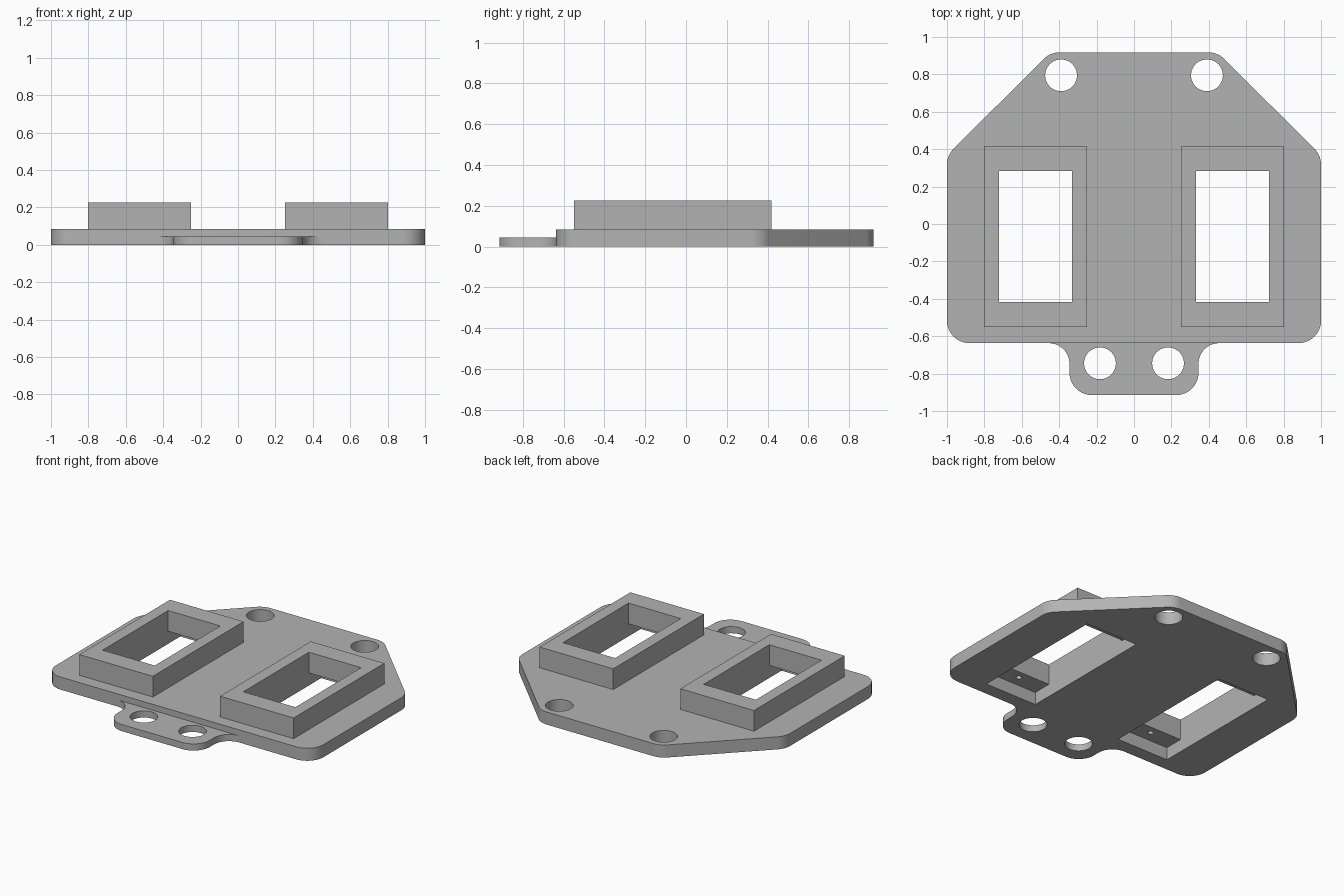
import bpy, bmesh, math
from mathutils import Vector

cube = bpy.data.objects.get("Cube")
if cube:
    bpy.data.objects.remove(cube, do_unlink=True)

grey = bpy.data.materials.new("plain grey")
grey.use_nodes = True
colour = (0.45, 0.45, 0.45, 1)
grey.diffuse_color = colour
grey.node_tree.nodes["Principled BSDF"].inputs["Base Color"].default_value = colour


def rounded(corners, steps=10):
    """Turn (x, y, radius) corners into an outline with round arcs."""
    out = []
    for i, (x, y, r) in enumerate(corners):
        p = Vector((x, y))
        if r == 0:
            out.append(p)
            continue
        a = (Vector(corners[i - 1][:2]) - p).normalized()
        b = (Vector(corners[(i + 1) % len(corners)][:2]) - p).normalized()
        half = a.angle(b) / 2
        centre = p + (a + b).normalized() * r / math.sin(half)
        start = p + a * r / math.tan(half) - centre
        end = p + b * r / math.tan(half) - centre
        sweep = math.atan2(start.x * end.y - start.y * end.x, start.dot(end))
        for k in range(steps + 1):
            t = sweep * k / steps
            out.append(centre + Vector((start.x * math.cos(t) - start.y * math.sin(t),
                                        start.x * math.sin(t) + start.y * math.cos(t))))
    return out


def symmetric(half):
    """Mirror a +x half outline across x = 0."""
    return half + [(-x, y, r) for x, y, r in reversed(half)]


def prism(name, outline, z0, z1):
    bm = bmesh.new()
    face = bm.faces.new([bm.verts.new((p[0], p[1], z0)) for p in outline])
    top = bmesh.ops.extrude_face_region(bm, geom=[face])["geom"]
    bmesh.ops.translate(bm, vec=(0, 0, z1 - z0),
                        verts=[g for g in top if isinstance(g, bmesh.types.BMVert)])
    bmesh.ops.recalc_face_normals(bm, faces=bm.faces)
    mesh = bpy.data.meshes.new(name)
    bm.to_mesh(mesh)
    bm.free()
    mesh.materials.append(grey)
    obj = bpy.data.objects.new(name, mesh)
    bpy.context.collection.objects.link(obj)
    return obj


def box(name, cx, cy, w, d, z0, z1):
    return prism(name, [(cx + sx * w / 2, cy + sy * d / 2)
                        for sx, sy in ((-1, -1), (1, -1), (1, 1), (-1, 1))], z0, z1)


def cylinder(name, cx, cy, r, z0, z1, sides=40):
    ring = [math.tau * k / sides for k in range(sides)]
    return prism(name, [(cx + r * math.cos(a), cy + r * math.sin(a)) for a in ring], z0, z1)


def combine(target, tool, operation):
    mod = target.modifiers.new(operation.lower(), "BOOLEAN")
    mod.operation, mod.solver, mod.object = operation, "EXACT", tool
    bpy.context.view_layer.objects.active = target
    bpy.ops.object.modifier_apply(modifier=mod.name)
    bpy.data.objects.remove(tool, do_unlink=True)


THICK, TAB, TOP = 0.085, 0.045, 0.225
R = 0.12
MID_Y = -0.066

# Base plate with clipped rear corners, and thin front tab with flared roots
plate = prism("mounting_plate", rounded(symmetric(
    [(1, -0.637, R), (1, 0.367, R), (0.447, 0.918, R)])), 0, THICK)
tab = prism("front_tab", rounded(symmetric(
    [(0.345, -0.915, R), (0.345, -0.637, 0.11), (0.46, -0.637, 0), (0.46, -0.6, 0)])), 0, TAB)
combine(plate, tab, "UNION")

for side in (-1, 1):
    x = side * 0.526
    # Raised rectangular housing
    combine(plate, box("housing", x, MID_Y, 0.55, 0.968, 0.04, TOP), "UNION")
    # Through window, and longer pocket underneath leaving a ledge at both ends
    combine(plate, box("window", x, MID_Y, 0.39, 0.70, -0.1, 0.4), "DIFFERENCE")
    combine(plate, box("pocket", x, MID_Y, 0.39, 0.96, -0.1, THICK), "DIFFERENCE")
    # Blind screw holes in the ledges
    for end in (-1, 1):
        hole = cylinder("pilot_hole", x, MID_Y + end * 0.405, 0.018, 0.05, 0.18, 16)
        combine(plate, hole, "DIFFERENCE")
    # Round fixing holes at the rear and in the tab
    for hx, hy in ((0.39, 0.795), (0.182, -0.745)):
        combine(plate, cylinder("fixing_hole", side * hx, hy, 0.085, -0.1, 0.3), "DIFFERENCE")

# Smooth the arcs, keep hard edges crisp
bpy.ops.object.select_all(action="DESELECT")
plate.select_set(True)
bpy.context.view_layer.objects.active = plate
bpy.ops.object.shade_smooth_by_angle(angle=math.radians(30))
